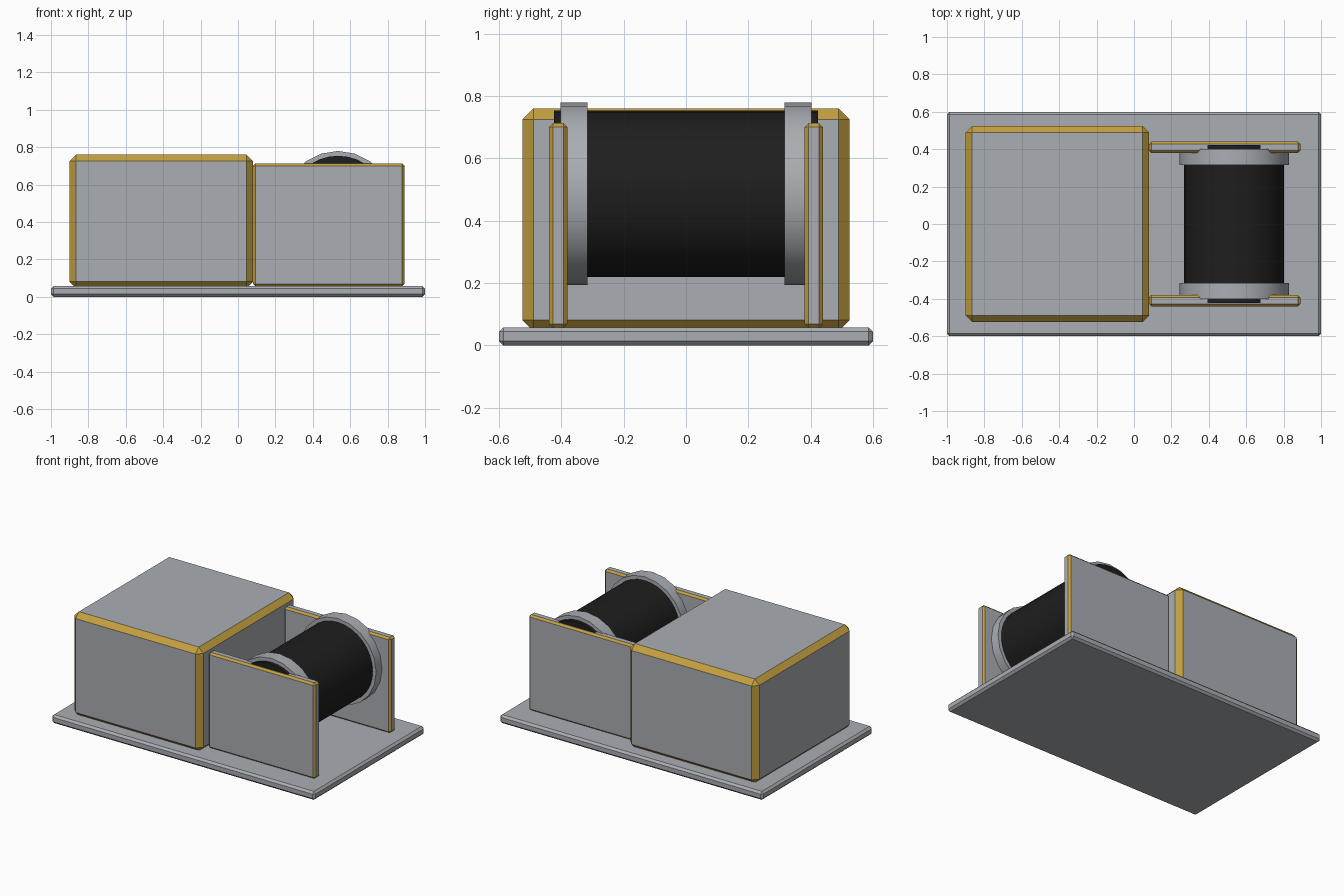
import bpy, bmesh, math
from mathutils import Matrix

if "Cube" in bpy.data.objects:
    bpy.data.objects.remove(bpy.data.objects["Cube"])


def material(name, rgb):
    m = bpy.data.materials.new(name)
    m.diffuse_color = (*rgb, 1)
    m.use_nodes = True
    m.node_tree.nodes["Principled BSDF"].inputs["Base Color"].default_value = m.diffuse_color
    return m


GREY = material("steel grey", (0.40, 0.42, 0.45))
GOLD = material("gold trim", (0.55, 0.35, 0.05))
BLACK = material("drum black", (0.013, 0.013, 0.013))


def finish(bm, name, mats):
    me = bpy.data.meshes.new(name)
    bm.to_mesh(me)
    bm.free()
    for m in mats:
        me.materials.append(m)
    ob = bpy.data.objects.new(name, me)
    bpy.context.collection.objects.link(ob)
    return ob


def chamfered_box(name, lo, hi, bevel, trim):
    """Box between two corners; the chamfer faces take the trim colour."""
    bm = bmesh.new()
    size = [b - a for a, b in zip(lo, hi)]
    mid = [(a + b) / 2 for a, b in zip(lo, hi)]
    bmesh.ops.create_cube(bm, size=1, matrix=Matrix.Translation(mid) @ Matrix.Diagonal((*size, 1)))
    bmesh.ops.bevel(bm, geom=bm.edges[:], offset=bevel, segments=1, affect='EDGES', material=1)
    return finish(bm, name, [GREY, trim])


def cylinder_y(name, y0, y1, radius, sides, mat):
    """Cylinder along y, on the drum axis."""
    bm = bmesh.new()
    place = Matrix.Translation((0.535, (y0 + y1) / 2, 0.487)) @ Matrix.Rotation(math.pi / 2, 4, 'X')
    bmesh.ops.create_cone(bm, cap_ends=True, segments=sides, radius1=radius, radius2=radius,
                          depth=y1 - y0, matrix=place)
    for f in bm.faces:
        f.smooth = len(f.verts) == 4
    for e in bm.edges:
        e.smooth = all(len(f.verts) == 4 for f in e.link_faces)
    return finish(bm, name, [mat])


# Base plate and motor housing
chamfered_box("base_plate", (-1, -0.6, 0), (1, 0.6, 0.058), 0.014, GREY)
chamfered_box("housing", (-0.9, -0.525, 0.046), (0.08, 0.525, 0.76), 0.035, GOLD)

# Cable drum
cylinder_y("drum", -0.423, 0.423, 0.267, 32, BLACK)

# Side plates and drum flanges, one per side
for side, s in (("front", -1), ("back", 1)):
    y0, y1 = sorted((s * 0.38, s * 0.44))
    chamfered_box(side + "_side_plate", (0.08, y0, 0.056), (0.89, y1, 0.713), 0.013, GOLD)
    y0, y1 = sorted((s * 0.316, s * 0.402))
    cylinder_y(side + "_flange", y0, y1, 0.293, 20, GREY)
